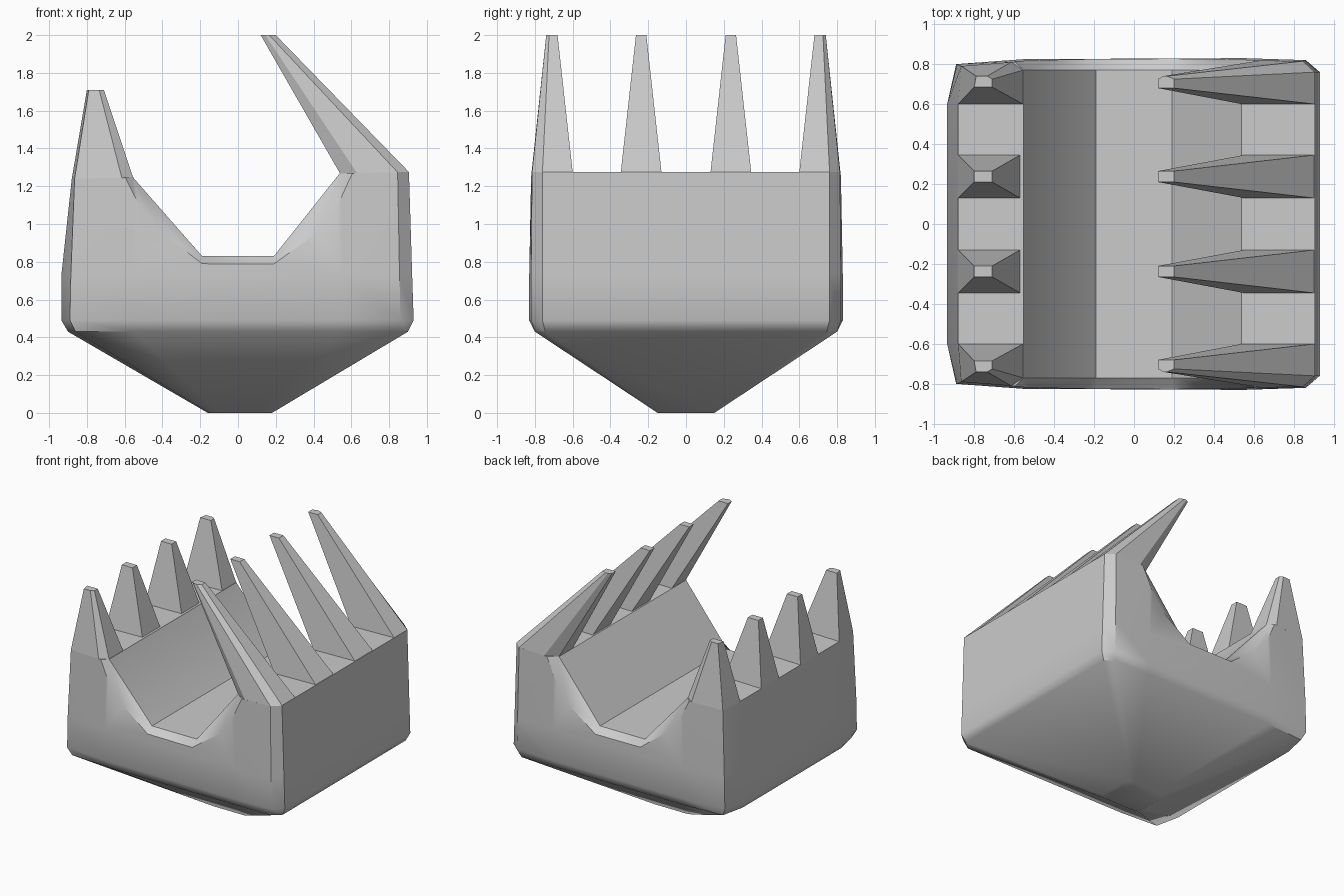
import bpy, bmesh
from math import radians

if "Cube" in bpy.data.objects:
    bpy.data.objects.remove(bpy.data.objects["Cube"], do_unlink=True)

grey = bpy.data.materials.new("plain grey")
grey.use_nodes = True
grey.diffuse_color = (0.6, 0.6, 0.6, 1)
grey.node_tree.nodes["Principled BSDF"].inputs["Base Color"].default_value = (0.6, 0.6, 0.6, 1)


def loft(name, rings, cap_start=True, triangulate=False):
    """Skin a list of equally sized rings of points into a solid."""
    bm = bmesh.new()
    loops = [[bm.verts.new(p) for p in ring] for ring in rings]
    n = len(loops[0])
    for a, b in zip(loops, loops[1:]):
        for i in range(n):
            j = (i + 1) % n
            bm.faces.new((a[i], a[j], b[j], b[i]))
    bm.faces.new(loops[-1])
    start = bm.faces.new(loops[0])
    bmesh.ops.recalc_face_normals(bm, faces=bm.faces)
    if not cap_start:
        bmesh.ops.delete(bm, geom=[start], context='FACES_ONLY')
    if triangulate:
        bmesh.ops.triangulate(bm, faces=bm.faces)
    mesh = bpy.data.meshes.new(name)
    bm.to_mesh(mesh)
    bm.free()
    mesh.materials.append(grey)
    ob = bpy.data.objects.new(name, mesh)
    bpy.context.collection.objects.link(ob)
    return ob


def activate(ob):
    bpy.ops.object.select_all(action='DESELECT')
    ob.select_set(True)
    bpy.context.view_layer.objects.active = ob


def rim_z(x):
    return 1.257 + 0.02 * x


def mirrored(half):
    """Close a half outline by mirroring it across y."""
    return half + [(x, -y) for x, y in reversed(half)]


# Body: chamfered plan outlines stacked from the small foot to the rim
foot = [(-.16, .08), (-.15, .14), (-.1, .15), (.1, .15), (.16, .15), (.18, .13)]
belly = [(-.9, .6), (-.86, .78), (-.55, .80), (.55, .80), (.835, .80), (.9, .745)]
waist = [(-.935, .6), (-.89, .8), (-.55, .825), (.55, .83), (.86, .82), (.93, .76)]
chest = [(-.935, .6), (-.885, .8), (-.55, .825), (.55, .83), (.855, .82), (.922, .76)]
rim = [(-.88, .6), (-.865, .79), (-.55, .815), (.55, .82), (.845, .815), (.905, .76)]
levels = [(foot, 0), (belly, .43), (waist, .49), (chest, .73)]
rings = [[(x, y, z) for x, y in mirrored(half)] for half, z in levels]
rings.append([(x, y, rim_z(x)) for x, y in mirrored(rim)])
body = loft("body", rings)

# Trough cut through the body, flared at both ends
inner = [(-.58, 1.33), (-.55, 1.24), (-.19, .83), (.19, .83), (.54, 1.27), (.545, 1.35)]
outer = [(-.65, 1.33), (-.52, 1.08), (-.19, .79), (.19, .79), (.52, 1.08), (.645, 1.35)]
sections = []
for side, t in ((-1, 1.4), (-1, 0), (1, 0), (1, 1.4)):
    y = side * (.77 + .055 * t)
    sections.append([(a + t * (c - a), y, b + t * (d - b))
                     for (a, b), (c, d) in zip(inner, outer)])
cutter = loft("trough_cutter", sections, triangulate=True)
cutter.hide_render = True
cut = body.modifiers.new("trough", 'BOOLEAN')
cut.operation = 'DIFFERENCE'
cut.solver = 'EXACT'
cut.object = cutter
activate(body)
bpy.ops.object.modifier_apply(modifier="trough")
bpy.data.objects.remove(cutter, do_unlink=True)


def tooth(name, base, tip, top, side):
    return loft(name, [[(x, side * y, rim_z(x)) for x, y in base],
                       [(x, side * y, top) for x, y in tip]], cap_start=False)


def block(x0, x1, y0, y1):
    return [(x0, y0), (x1, y0), (x1, y1), (x0, y1)]


parts = [body]
for side, end in ((-1, "front"), (1, "back")):
    # Inner teeth
    parts.append(tooth(f"left_{end}_inner_tooth", block(.55, .9, .13, .345),
                       block(.12, .2, .21, .265), 2, side))
    parts.append(tooth(f"right_{end}_inner_tooth", block(-.57, -.88, .13, .345),
                       block(-.71, -.8, .21, .265), 1.71, side))
    # Chamfered corner teeth
    parts.append(tooth(
        f"left_{end}_corner_tooth",
        [(.54, .6), (.905, .6), (.905, .76), (.845, .815), (.63, .818), (.54, .77)],
        [(.12, .68), (.2, .68), (.2, .725), (.165, .74), (.145, .74), (.12, .725)], 2, side))
    parts.append(tooth(
        f"right_{end}_corner_tooth",
        [(-.555, .6), (-.88, .6), (-.865, .79), (-.615, .81), (-.555, .77)],
        [(-.71, .685), (-.8, .685), (-.79, .74), (-.735, .74), (-.71, .725)], 1.71, side))

for ob in parts:
    activate(ob)
    bpy.ops.object.shade_smooth_by_angle(angle=radians(36 if ob is body else 20))
